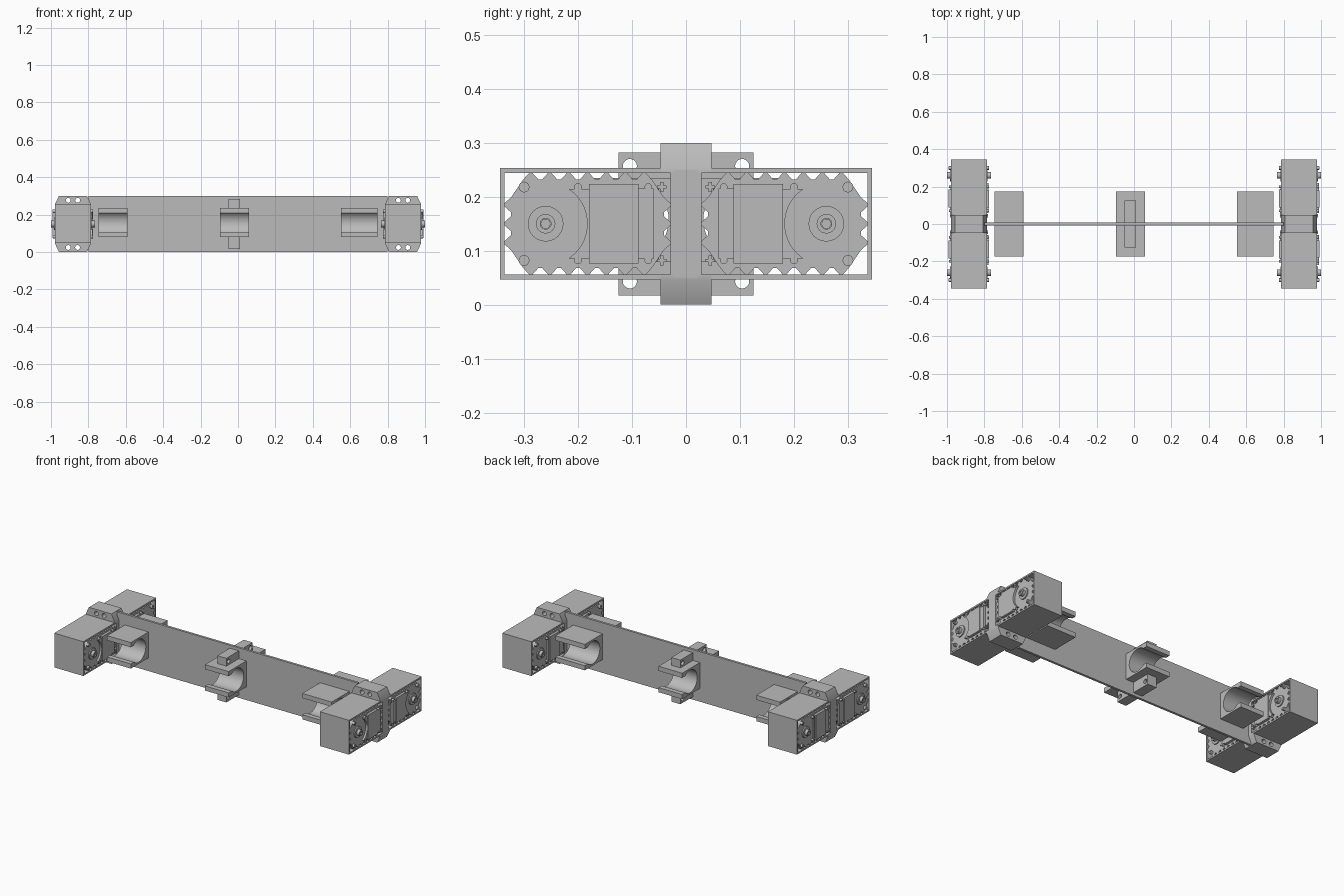
import bpy
import bmesh
from math import sin, cos, radians, pi

cube = bpy.data.objects.get("Cube")
if cube:
    bpy.data.objects.remove(cube, do_unlink=True)

grey = bpy.data.materials.new("plain grey")
grey.use_nodes = True
COLOUR = (0.5, 0.5, 0.5, 1)
grey.diffuse_color = COLOUR
grey.node_tree.nodes["Principled BSDF"].inputs["Base Color"].default_value = COLOUR

ZC = 0.15        # mid height of the whole frame
END_X = 0.8825   # centre of each end unit
HALF = 0.0965    # half depth of an end unit


def prism(name, loops, axis, lo, hi):
    """Extrude an outline (first loop) with holes (other loops) along x or y."""
    bm = bmesh.new()
    edges = []
    for loop in loops:
        vs = [bm.verts.new((lo, a, b) if axis == "x" else (a, lo, b)) for a, b in loop]
        edges += [bm.edges.new((v, vs[i - 1])) for i, v in enumerate(vs)]
    bmesh.ops.triangle_fill(bm, edges=edges, use_beauty=True)
    ext = bmesh.ops.extrude_face_region(bm, geom=bm.faces[:])
    moved = [g for g in ext["geom"] if isinstance(g, bmesh.types.BMVert)]
    step = (hi - lo, 0, 0) if axis == "x" else (0, hi - lo, 0)
    bmesh.ops.translate(bm, verts=moved, vec=step)
    bmesh.ops.recalc_face_normals(bm, faces=bm.faces[:])
    mesh = bpy.data.meshes.new(name)
    bm.to_mesh(mesh)
    bm.free()
    mesh.materials.append(grey)
    ob = bpy.data.objects.new(name, mesh)
    bpy.context.collection.objects.link(ob)
    return ob


def rect(a0, a1, b0, b1):
    return [(a0, b0), (a1, b0), (a1, b1), (a0, b1)]


def arc(a, b, r, start=0, end=360, n=24):
    full = end - start == 360
    steps = n if full else n + 1
    angles = [radians(start + (end - start) * i / n) for i in range(steps)]
    return [(a + r * cos(t), b + r * sin(t)) for t in angles]


def flip(loop, s):
    return [(s * a, b) for a, b in loop]


def toothed_outline(a0, a1, b0, b1, tip, pitch):
    """Rectangle whose four sides carry triangular teeth, with bare corners."""
    corners = rect(a0, a1, b0, b1)
    pts = []
    for i, (pa, pb) in enumerate(corners):
        qa, qb = corners[(i + 1) % 4]
        length = abs(qa - pa) + abs(qb - pb)
        da, db = (qa - pa) / length, (qb - pb) / length
        count = int((length - 0.024) / pitch)
        start = (length - count * pitch) / 2
        for k in range(count):
            for d, out in ((0.1, 0), (0.42, tip), (0.58, tip), (0.9, 0)):
                t = start + (k + d) * pitch
                pts.append((pa + da * t + db * out, pb + db * t - da * out))
    return pts


def plus(a, b, r, w):
    return [(a + x, b + z) for x, z in (
        (w, w), (w, r), (-w, r), (-w, w), (-r, w), (-r, -w),
        (-w, -w), (-w, -r), (w, -r), (w, -w), (r, -w), (r, w))]


# Long central plate
prism("spine_plate", [rect(-0.8, 0.8, 0, 2 * ZC)], "y", -0.007, 0.007)


def motor(xc, s, label):
    def part(name, loops, lo, hi):
        return prism(f"{label}_{name}", [flip(l, s) for l in loops], "x", xc + lo, xc + hi)

    # Open housing and the toothed body inside it
    part("housing", [rect(0.02, 0.345, ZC - 0.103, ZC + 0.103),
                     rect(0.029, 0.336, ZC - 0.094, ZC + 0.094)], -HALF, HALF)
    part("body", [toothed_outline(0.041, 0.324, ZC - 0.082, ZC + 0.082, 0.0125, 0.035)],
         -HALF + 0.003, HALF - 0.003)

    for side in (1, -1):
        def face(name, loops, depth):
            base = side * (HALF - 0.005)
            end = side * (HALF + depth)
            return part(name, loops, min(base, end), max(base, end))

        # Output shaft with its collar
        face("collar", [arc(0.26, ZC, 0.033), arc(0.26, ZC, 0.018)], 0.004)
        face("shaft", [arc(0.26, ZC, 0.018), arc(0.26, ZC, 0.010)], 0.021)
        face("shaft_core", [arc(0.26, ZC, 0.010, n=6)], 0.016)

        # Raised cover, scooped around the shaft on the +x face
        if side > 0:
            scoop = arc(0.26, ZC, 0.077, 237, 123, 20)
            cover = [(0.06, ZC + 0.065), (0.06, ZC - 0.065)] + scoop
            face("cover", [cover], 0.009)
            face("cover_plate", [rect(0.088, 0.18, ZC - 0.074, ZC + 0.074)], 0.012)
        else:
            face("cover", [rect(0.05, 0.19, ZC - 0.065, ZC + 0.065)], 0.006)
            face("cover_plate", [rect(0.088, 0.184, ZC - 0.074, ZC + 0.074)], 0.012)

        # Screws
        for dz in (0.068, -0.068):
            z = ZC + dz
            face("corner_screw", [arc(0.30, z, 0.010, n=16)], 0.010)
            face("screw_cross", [plus(0.30, z, 0.008, 0.002)], 0.012)
            face("inner_screw", [plus(0.045, z, 0.009, 0.003)], 0.006)
            for y in (0.07, 0.2):
                face("small_screw", [arc(y, z, 0.007, n=12)], 0.011)


def end_unit(xc, label):
    # Web between the two motors, with chamfered and drilled caps
    prism(f"{label}_web", [rect(-0.021, 0.021, ZC - 0.1, ZC + 0.1)], "x", xc - HALF, xc + HALF)
    for up, word in ((1, "top"), (-1, "bottom")):
        profile = [(-HALF, 0.094), (HALF, 0.094), (HALF, 0.104),
                   (0.075, 0.15), (-0.075, 0.15), (-HALF, 0.104)]
        outline = [(xc + a, ZC + up * b) for a, b in profile]
        holes = [arc(xc + d, ZC + up * 0.126, 0.013, n=16) for d in (-0.025, 0.025)]
        prism(f"{label}_{word}_cap", [outline] + holes, "y", -0.047, 0.047)
    for s, word in ((-1, "front"), (1, "back")):
        motor(xc, s, f"{label}_{word}_motor")


end_unit(-END_X, "right")
end_unit(END_X, "left")

# Open tube clips on both faces of the plate
CLIP_Z = 0.157
bore = arc(0.1, CLIP_Z, 0.068, 47, 313, 32)
clip = [(0.175, CLIP_Z + 0.05)] + bore + [(0.175, CLIP_Z - 0.05)]
clip += [(0.175, CLIP_Z - 0.078), (0.0, CLIP_Z - 0.078),
         (0.0, CLIP_Z + 0.078), (0.175, CLIP_Z + 0.078)]
for word, x0, x1 in (("right", -0.747, -0.59), ("middle", -0.097, 0.06), ("left", 0.55, 0.745)):
    for s, face_word in ((-1, "front"), (1, "back")):
        prism(f"{word}_{face_word}_clip", [flip(clip, s)], "x", x0, x1)

# Drilled mounting lugs above and below the middle clips
for z0, z1, hole_z, word in ((0.233, 0.282, 0.257, "top"), (0.017, 0.081, 0.043, "bottom")):
    holes = [arc(s * 0.104, hole_z, 0.013, n=20) for s in (-1, 1)]
    prism(f"{word}_lug", [rect(-0.125, 0.125, z0, z1)] + holes, "x", -0.05, 0.01)

# Smooth the round surfaces, keep corners crisp
bpy.ops.object.select_all(action="DESELECT")
for ob in bpy.context.collection.objects:
    if ob.type == "MESH":
        ob.select_set(True)
        bpy.context.view_layer.objects.active = ob
bpy.ops.object.shade_smooth_by_angle(angle=radians(32))
